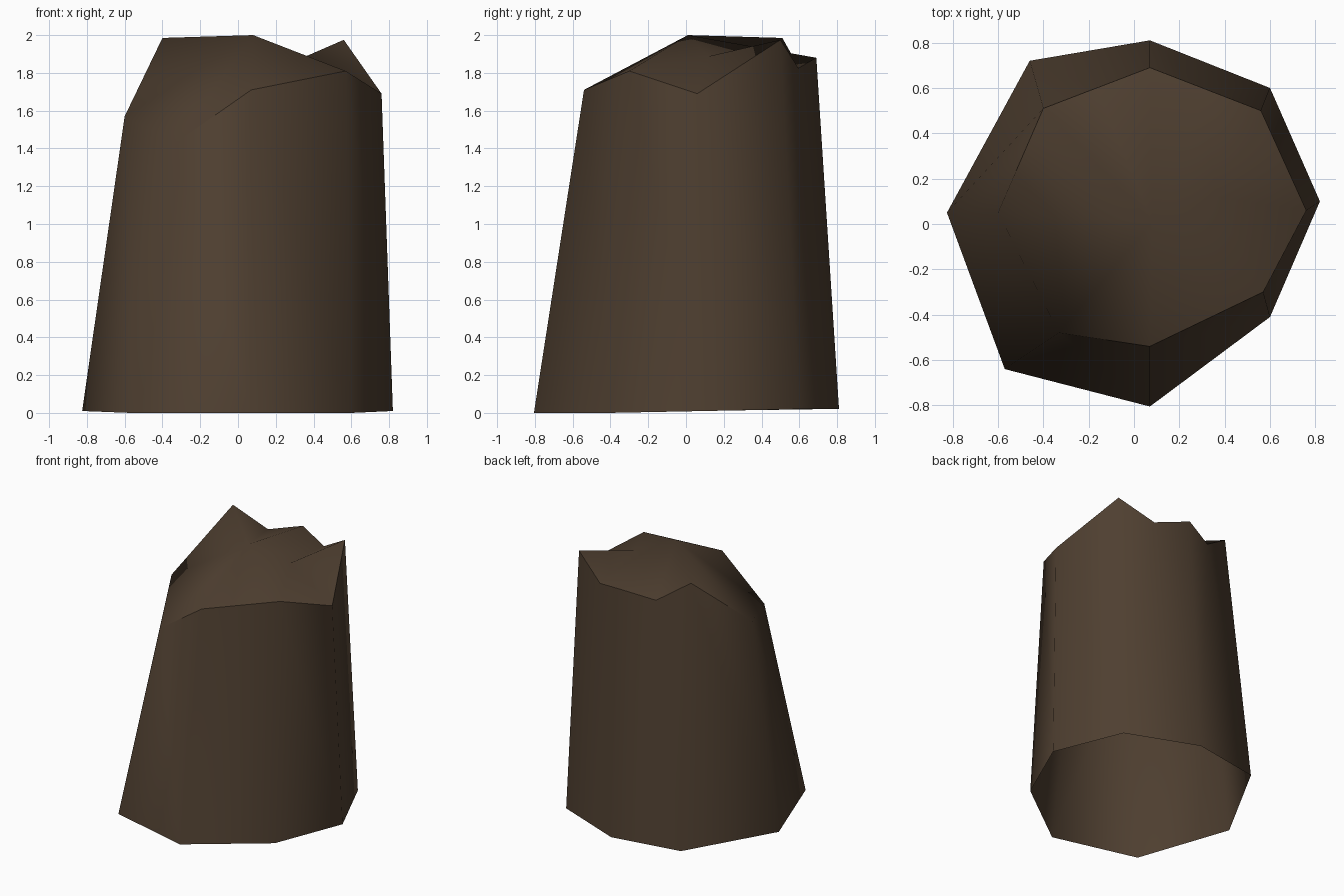
import bpy
import bmesh
import math

if "Cube" in bpy.data.objects:
    bpy.data.objects.remove(bpy.data.objects["Cube"])

# Ground outline of the stump, counter-clockwise from the right
BASE = [(0.82, 0.10, 0.01), (0.60, 0.60, 0.02), (0.07, 0.81, 0.02), (-0.46, 0.72, 0.02),
        (-0.825, 0.05, 0.01), (-0.57, -0.64, 0.0), (0.07, -0.805, 0.0), (0.60, -0.41, 0.0)]

# Broken rim above each ground corner
RIM = [(0.76, 0.06, 1.69), (0.56, 0.50, 1.975), (0.07, 0.69, 1.88), (-0.40, 0.51, 1.985),
       (-0.60, 0.05, 1.57), (-0.33, -0.48, 1.43), (0.07, -0.54, 1.71), (0.57, -0.30, 1.81)]

# Notches in the rim, keyed by the corner they follow
NOTCH = {1: (0.315, 0.595, 1.825), 2: (-0.165, 0.60, 1.825)}

bm = bmesh.new()
base = [bm.verts.new(p) for p in BASE]
rim = [bm.verts.new(p) for p in RIM]
notch = {k: bm.verts.new(p) for k, p in NOTCH.items()}
peak = bm.verts.new((0.08, 0.01, 2.0))
ridge = bm.verts.new((0.36, 0.12, 1.888))

# Bark walls and splintered top; the underside is open
for i in range(8):
    j = (i + 1) % 8
    a, b = rim[i], rim[j]
    hub = ridge if i in (0, 7) else peak
    if i in notch:
        n = notch[i]
        bm.faces.new((base[i], n, a))
        bm.faces.new((base[i], base[j], n))
        bm.faces.new((base[j], b, n))
        bm.faces.new((ridge if i == 1 else peak, a, n))
        bm.faces.new((peak, n, b))
    else:
        bm.faces.new((base[i], base[j], a))
        bm.faces.new((base[j], b, a))
        bm.faces.new((hub, a, b))

# Ridge running from the peak to the back right splinter
bm.faces.new((peak, ridge, notch[1]))
bm.faces.new((peak, rim[7], ridge))

# Smooth bark with a crisp edge along the steeper parts of the rim
rim_set = set(rim) | set(notch.values())
bm.normal_update()
for f in bm.faces:
    f.smooth = True
for e in bm.edges:
    if set(e.verts) <= rim_set and e.calc_face_angle(0) > math.radians(50):
        e.smooth = False

mesh = bpy.data.meshes.new("tree_stump")
bm.to_mesh(mesh)
bm.free()

# Bark colour
bark = bpy.data.materials.new("dark_brown_bark")
bark.diffuse_color = (0.078, 0.050, 0.030, 1.0)
bark.use_nodes = True
bark.node_tree.nodes["Principled BSDF"].inputs["Base Color"].default_value = bark.diffuse_color
mesh.materials.append(bark)

stump = bpy.data.objects.new("tree_stump", mesh)
bpy.context.collection.objects.link(stump)
